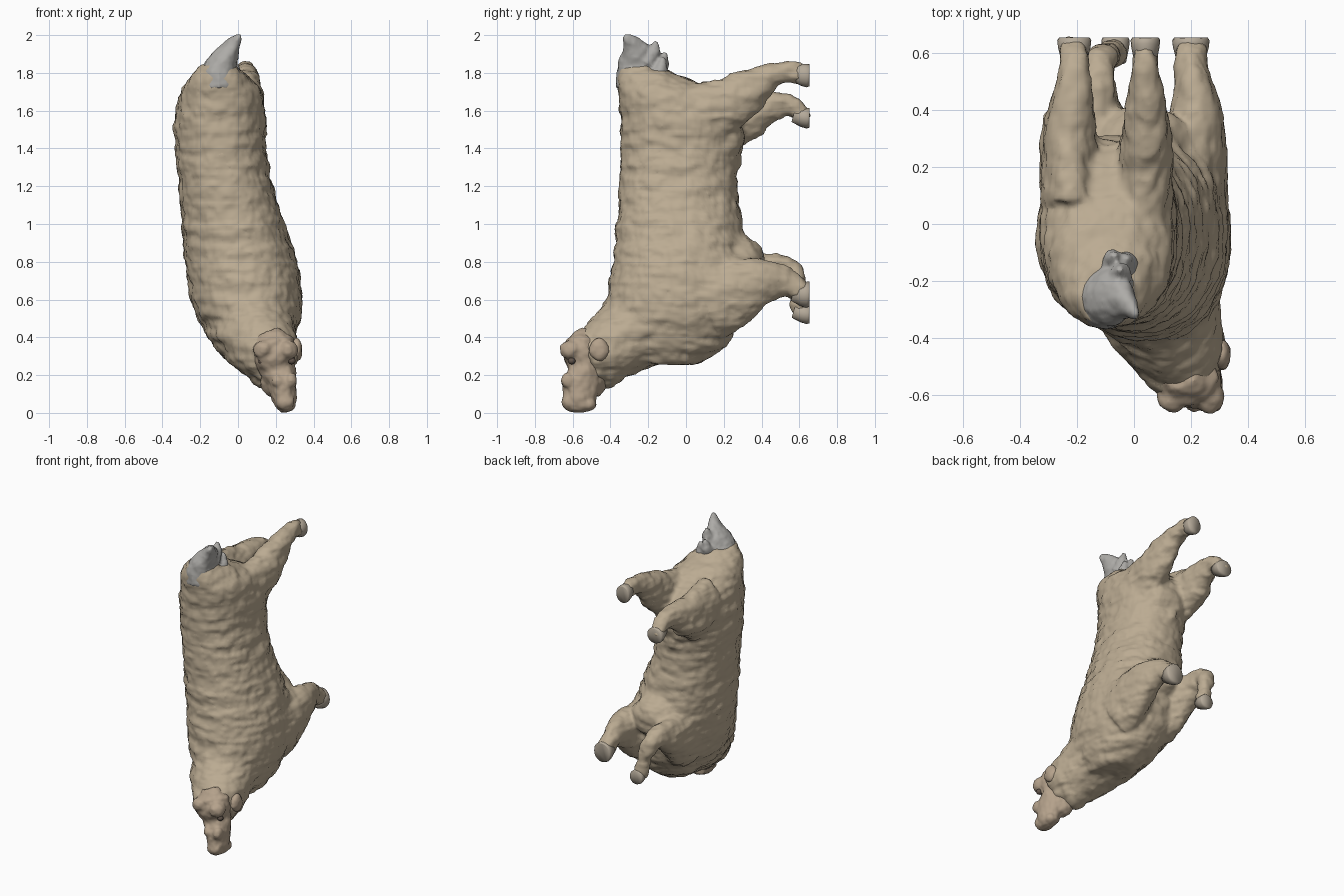
import bpy, bmesh, math
from mathutils import Vector


def material(name, rgb):
    m = bpy.data.materials.new(name)
    m.diffuse_color = (*rgb, 1)
    return m


WOOL = material("wool", (0.50, 0.41, 0.29))
FACE = material("face", (0.46, 0.36, 0.26))
HORN = material("hoof", (0.46, 0.40, 0.32))
GREY = material("tail_wool", (0.42, 0.41, 0.39))
DARK = material("eye", (0.12, 0.09, 0.07))


def loft(bm, rings):
    """Skin a list of vertex rings and cap both ends."""
    n = len(rings[0])
    for a, b in zip(rings, rings[1:]):
        for k in range(n):
            j = (k + 1) % n
            bm.faces.new((a[k], a[j], b[j], b[k]))
    bm.faces.new(rings[0][::-1])
    bm.faces.new(rings[-1])


def add_tube(bm, rows, n=24):
    """Elliptical rings along a path; each row is (x, y, z, half width in x, half depth)."""
    pts = [Vector(r[:3]) for r in rows]
    rings = []
    for i, r in enumerate(rows):
        t = (pts[min(i + 1, len(pts) - 1)] - pts[max(i - 1, 0)]).normalized()
        side = Vector((1, 0, 0))
        side = (side - t * side.dot(t)).normalized()
        up = t.cross(side)
        angles = [2 * math.pi * k / n for k in range(n)]
        rings.append([bm.verts.new(pts[i] + side * math.cos(a) * r[3] + up * math.sin(a) * r[4])
                      for a in angles])
    loft(bm, rings)


def add_slices(bm, rows, n=32):
    """Horizontal, slightly squared slices; each row is (z, xmin, xmax, ymin, ymax)."""
    rings = []
    for z, x0, x1, y0, y1 in rows:
        ring = []
        for k in range(n):
            a = 2 * math.pi * k / n
            c, s = math.cos(a), math.sin(a)
            u = math.copysign(abs(c) ** 0.92, c)
            v = math.copysign(abs(s) ** 0.92, s)
            ring.append(bm.verts.new(((x0 + x1) / 2 + u * (x1 - x0) / 2,
                                      (y0 + y1) / 2 + v * (y1 - y0) / 2, z)))
        rings.append(ring)
    loft(bm, rings)


def add_ball(bm, loc, size):
    res = bmesh.ops.create_uvsphere(bm, u_segments=20, v_segments=12, radius=1)
    for v in res["verts"]:
        v.co = Vector(loc) + Vector([c * s for c, s in zip(v.co, size)])


def finish(name, bm, mat, voxel=None, smooth=4, bumps=()):
    bmesh.ops.recalc_face_normals(bm, faces=bm.faces)
    me = bpy.data.meshes.new(name)
    bm.to_mesh(me)
    bm.free()
    me.materials.append(mat)
    ob = bpy.data.objects.new(name, me)
    bpy.context.collection.objects.link(ob)
    if voxel:
        rm = ob.modifiers.new("blend", "REMESH")
        rm.mode, rm.voxel_size, rm.use_smooth_shade = "VOXEL", voxel, True
        sm = ob.modifiers.new("soften", "SMOOTH")
        sm.factor, sm.iterations = 0.5, smooth
    for tex, amount, coords in bumps:
        d = ob.modifiers.new("wrinkles", "DISPLACE")
        d.texture, d.strength, d.mid_level = tex, amount, 0.5
        if coords:
            d.texture_coords, d.texture_coords_object = "OBJECT", coords
    me.polygons.foreach_set("use_smooth", [True] * len(me.polygons))
    return ob


# wool surface noise: round lumps, and folds running around the trunk
lumps = bpy.data.textures.new("lumps", "CLOUDS")
lumps.noise_scale = 0.06
folds = bpy.data.textures.new("folds", "CLOUDS")
folds.noise_scale = 0.25
stretch = bpy.data.objects.new("fold_direction", None)
stretch.scale = (1.0, 1.0, 0.2)
stretch.hide_render = True
bpy.context.collection.objects.link(stretch)

# trunk, hanging head-down with its back to the front
body = bmesh.new()
add_slices(body, [
    (1.84, -0.19, -0.01, -0.355, -0.14), (1.79, -0.245, 0.045, -0.36, -0.03),
    (1.74, -0.285, 0.10, -0.36, 0.08), (1.66, -0.315, 0.135, -0.36, 0.22),
    (1.55, -0.34, 0.15, -0.35, 0.30), (1.40, -0.335, 0.15, -0.35, 0.285),
    (1.25, -0.315, 0.17, -0.355, 0.27), (1.10, -0.305, 0.215, -0.36, 0.28),
    (0.95, -0.295, 0.265, -0.37, 0.31), (0.80, -0.28, 0.315, -0.39, 0.34),
    (0.65, -0.26, 0.34, -0.415, 0.34), (0.52, -0.225, 0.335, -0.43, 0.31),
    (0.42, -0.17, 0.31, -0.42, 0.26), (0.33, -0.10, 0.27, -0.38, 0.19),
    (0.255, -0.01, 0.22, -0.30, 0.06)])
# neck
add_tube(body, [(0.04, -0.08, 0.58, 0.26, 0.29), (0.07, -0.22, 0.47, 0.23, 0.25),
                (0.115, -0.35, 0.38, 0.20, 0.195), (0.165, -0.46, 0.31, 0.165, 0.165),
                (0.19, -0.54, 0.28, 0.13, 0.13)])
# belly lumps, brisket and throat
add_ball(body, (-0.09, 0.265, 1.34), (0.045, 0.04, 0.04))
add_ball(body, (-0.08, 0.24, 1.45), (0.14, 0.07, 0.12))
add_ball(body, (0.03, 0.27, 0.80), (0.17, 0.15, 0.15))
add_ball(body, (0.15, -0.42, 0.22), (0.10, 0.10, 0.09))
# legs: thigh, knee, shank, foot
legs = {
    "left_hind": [(-0.22, 0.08, 1.56, 0.11, 0.20), (-0.23, 0.25, 1.56, 0.10, 0.175),
                  (-0.225, 0.36, 1.585, 0.09, 0.125), (-0.215, 0.45, 1.625, 0.07, 0.08),
                  (-0.21, 0.55, 1.63, 0.057, 0.058), (-0.21, 0.61, 1.59, 0.055, 0.055),
                  (-0.21, 0.63, 1.55, 0.055, 0.04)],
    "right_hind": [(0.03, 0.08, 1.58, 0.10, 0.17), (0.04, 0.25, 1.65, 0.095, 0.14),
                   (0.045, 0.36, 1.73, 0.08, 0.11), (0.045, 0.45, 1.785, 0.065, 0.07),
                   (0.04, 0.54, 1.805, 0.05, 0.055), (0.04, 0.61, 1.79, 0.05, 0.06)],
    "right_fore": [(0.20, 0.12, 0.60, 0.13, 0.23), (0.22, 0.28, 0.65, 0.105, 0.18),
                   (0.22, 0.40, 0.695, 0.09, 0.125), (0.21, 0.50, 0.70, 0.065, 0.09),
                   (0.20, 0.57, 0.68, 0.06, 0.07), (0.20, 0.62, 0.64, 0.06, 0.06)],
    "left_fore": [(-0.09, 0.12, 0.64, 0.13, 0.23), (-0.12, 0.28, 0.69, 0.10, 0.17),
                  (-0.13, 0.40, 0.74, 0.085, 0.11), (-0.13, 0.50, 0.775, 0.065, 0.075),
                  (-0.12, 0.57, 0.75, 0.055, 0.06), (-0.10, 0.59, 0.66, 0.05, 0.05),
                  (-0.075, 0.60, 0.57, 0.05, 0.045), (-0.065, 0.605, 0.51, 0.045, 0.04)],
}
for rows in legs.values():
    add_tube(body, rows)
finish("woolly_body", body, WOOL, 0.014, 6, [(lumps, 0.02, None), (folds, 0.026, stretch)])

# hooves: flared discs with flat soles facing the back
for name, x, z, rx, rz in [("left_hind", -0.21, 1.56, 0.06, 0.055), ("right_hind", 0.04, 1.785, 0.052, 0.062),
                           ("right_fore", 0.20, 0.625, 0.066, 0.07), ("left_fore", -0.065, 0.52, 0.05, 0.05)]:
    bm = bmesh.new()
    add_tube(bm, [(x, 0.57, z + 0.02, rx * 0.75, rz * 0.75), (x, 0.62, z + 0.005, rx * 0.95, rz * 0.95),
                  (x, 0.645, z, rx, rz), (x, 0.655, z, rx * 0.9, rz * 0.9)], 20)
    finish(name + "_hoof", bm, HORN)

# head: skull, muzzle, jaw and brows
head = bmesh.new()
add_tube(head, [(0.16, -0.53, 0.43, 0.06, 0.05), (0.18, -0.54, 0.37, 0.115, 0.10),
                (0.195, -0.545, 0.30, 0.115, 0.105), (0.21, -0.535, 0.23, 0.095, 0.09),
                (0.235, -0.555, 0.16, 0.075, 0.095), (0.245, -0.565, 0.08, 0.066, 0.09),
                (0.255, -0.57, 0.03, 0.05, 0.075), (0.26, -0.57, 0.005, 0.03, 0.05)])
for s in (-1, 1):
    add_ball(head, (0.20 + s * 0.065, -0.61, 0.335), (0.055, 0.055, 0.05))
    add_ball(head, (0.245 + s * 0.035, -0.625, 0.17), (0.03, 0.035, 0.04))
add_ball(head, (0.25, -0.615, 0.06), (0.05, 0.045, 0.05))
add_ball(head, (0.255, -0.515, 0.045), (0.05, 0.045, 0.035))
add_ball(head, (0.19, -0.49, 0.16), (0.075, 0.07, 0.08))
finish("head", head, FACE, 0.01, 3, [(lumps, 0.02, None)])

# ears and eyes, one pair either side of the head
for side, s in (("left", -1), ("right", 1)):
    bm = bmesh.new()
    add_ball(bm, (0.195 + s * 0.115, -0.46, 0.335), (0.035, 0.055, 0.06))
    finish(side + "_ear", bm, FACE, 0.01, 2, [(lumps, 0.015, None)])
    bm = bmesh.new()
    add_ball(bm, (0.205 + s * 0.08, -0.605, 0.275), (0.02, 0.02, 0.018))
    finish(side + "_eye", bm, DARK)

# upright tail, flat against the back, with ragged wool tufts behind it
tail = bmesh.new()
add_tube(tail, [(-0.10, -0.26, 1.72, 0.12, 0.11), (-0.10, -0.26, 1.80, 0.10, 0.11),
                (-0.075, -0.26, 1.87, 0.075, 0.10), (-0.045, -0.265, 1.92, 0.055, 0.08),
                (-0.015, -0.295, 1.965, 0.03, 0.04), (0.01, -0.32, 2.0, 0.01, 0.014)], 16)
for x, y, z, r in [(-0.05, -0.16, 1.96, 0.035), (-0.07, -0.11, 1.90, 0.035), (-0.03, -0.12, 1.87, 0.035)]:
    add_tube(tail, [(x, y - 0.05, z - 0.11, r * 1.6, r * 1.6), (x, y - 0.01, z - 0.04, r, r),
                    (x, y, z + 0.01, 0.012, 0.012)], 12)
finish("tail", tail, GREY, 0.01, 2, [(lumps, 0.015, None)])
